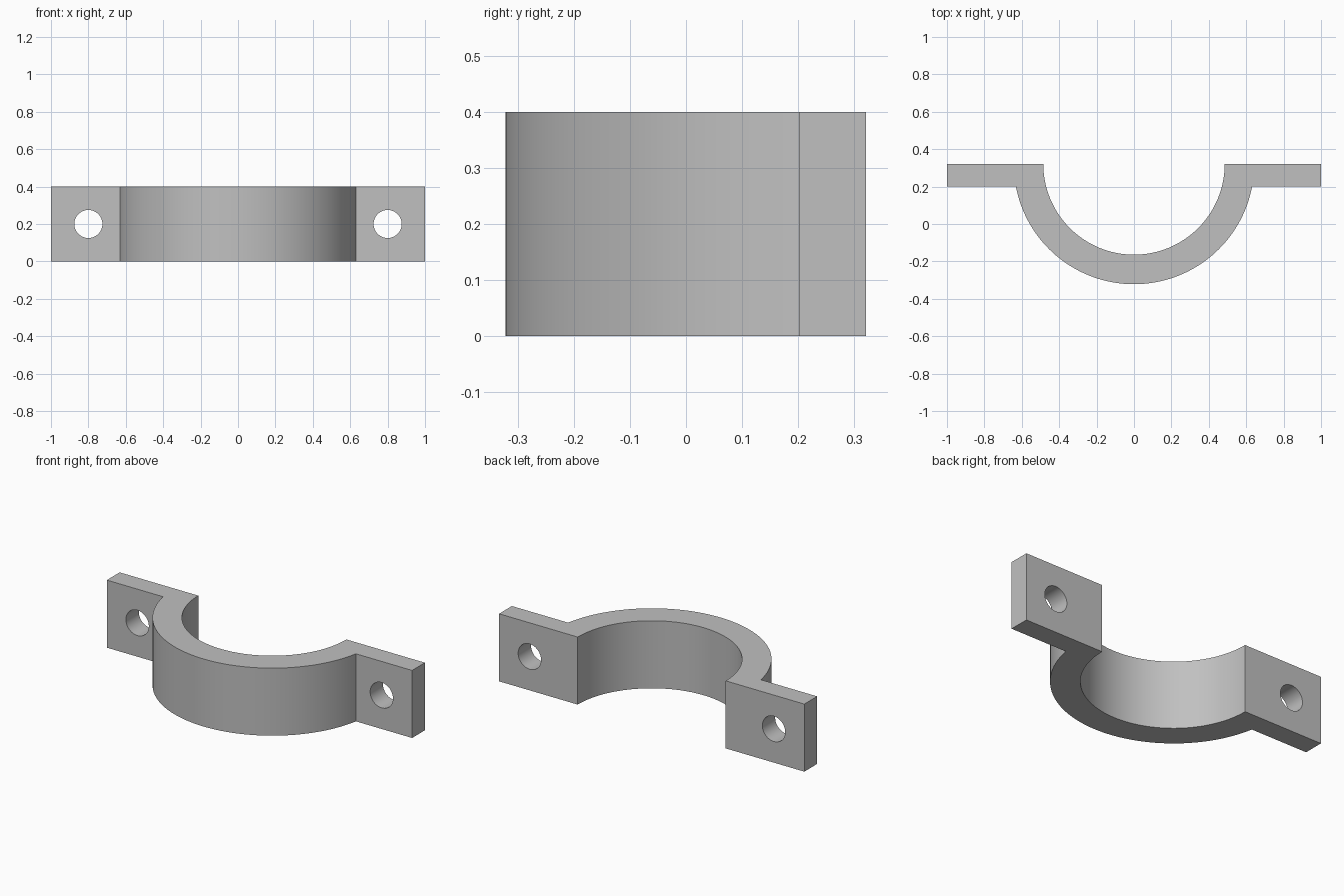
import bpy, bmesh, math
from mathutils import Matrix

cube = bpy.data.objects.get("Cube")
if cube:
    bpy.data.objects.remove(cube, do_unlink=True)

HEIGHT = 0.4
BACK = 0.321          # back plane, also the arc centre
TAB = 0.12            # tab thickness
INNER, OUTER = 0.485, 0.643
HOLE_X, HOLE_R = 0.8, 0.075
STEPS = 64

steel = bpy.data.materials.new("grey_steel")
steel.use_nodes = True
grey = (0.53, 0.53, 0.53, 1)
steel.diffuse_color = grey
steel.node_tree.nodes["Principled BSDF"].inputs["Base Color"].default_value = grey


def add_object(name, bm):
    bmesh.ops.recalc_face_normals(bm, faces=bm.faces)
    mesh = bpy.data.meshes.new(name)
    bm.to_mesh(mesh)
    bm.free()
    mesh.materials.append(steel)
    obj = bpy.data.objects.new(name, mesh)
    bpy.context.collection.objects.link(obj)
    return obj


def arc(radius, start, end):
    angles = [start + (end - start) * i / STEPS for i in range(STEPS + 1)]
    return [(radius * math.cos(a), BACK + radius * math.sin(a)) for a in angles]


# Clamp outline: inner arc, right-hand tab, outer arc, left-hand tab
dip = math.asin(TAB / OUTER)
outline = arc(INNER, math.pi, 2 * math.pi)
outline += [(1, BACK), (1, BACK - TAB)]
outline += arc(OUTER, -dip, dip - math.pi)
outline += [(-1, BACK - TAB), (-1, BACK)]

bm = bmesh.new()
base = bm.faces.new([bm.verts.new((x, y, 0)) for x, y in outline])
raised = bmesh.ops.extrude_face_region(bm, geom=[base], use_keep_orig=True)
tops = [v for v in raised["geom"] if isinstance(v, bmesh.types.BMVert)]
bmesh.ops.translate(bm, verts=tops, vec=(0, 0, HEIGHT))
clamp = add_object("half_clamp", bm)

# Bolt hole cutter: one cylinder through each tab
bm = bmesh.new()
for side in (-1, 1):
    place = Matrix.Translation((side * HOLE_X, BACK - TAB / 2, HEIGHT / 2))
    bmesh.ops.create_cone(bm, cap_ends=True, segments=48, radius1=HOLE_R,
                          radius2=HOLE_R, depth=TAB * 2,
                          matrix=place @ Matrix.Rotation(math.pi / 2, 4, "X"))
cutter = add_object("bolt_hole_cutter", bm)
cutter.hide_render = True

cut = clamp.modifiers.new("bolt_holes", "BOOLEAN")
cut.operation = "DIFFERENCE"
cut.solver = "EXACT"
cut.object = cutter

bpy.ops.object.select_all(action="DESELECT")
clamp.select_set(True)
bpy.context.view_layer.objects.active = clamp
bpy.ops.object.modifier_apply(modifier=cut.name)
bpy.data.objects.remove(cutter, do_unlink=True)
bpy.ops.object.shade_smooth_by_angle(angle=math.radians(30))
